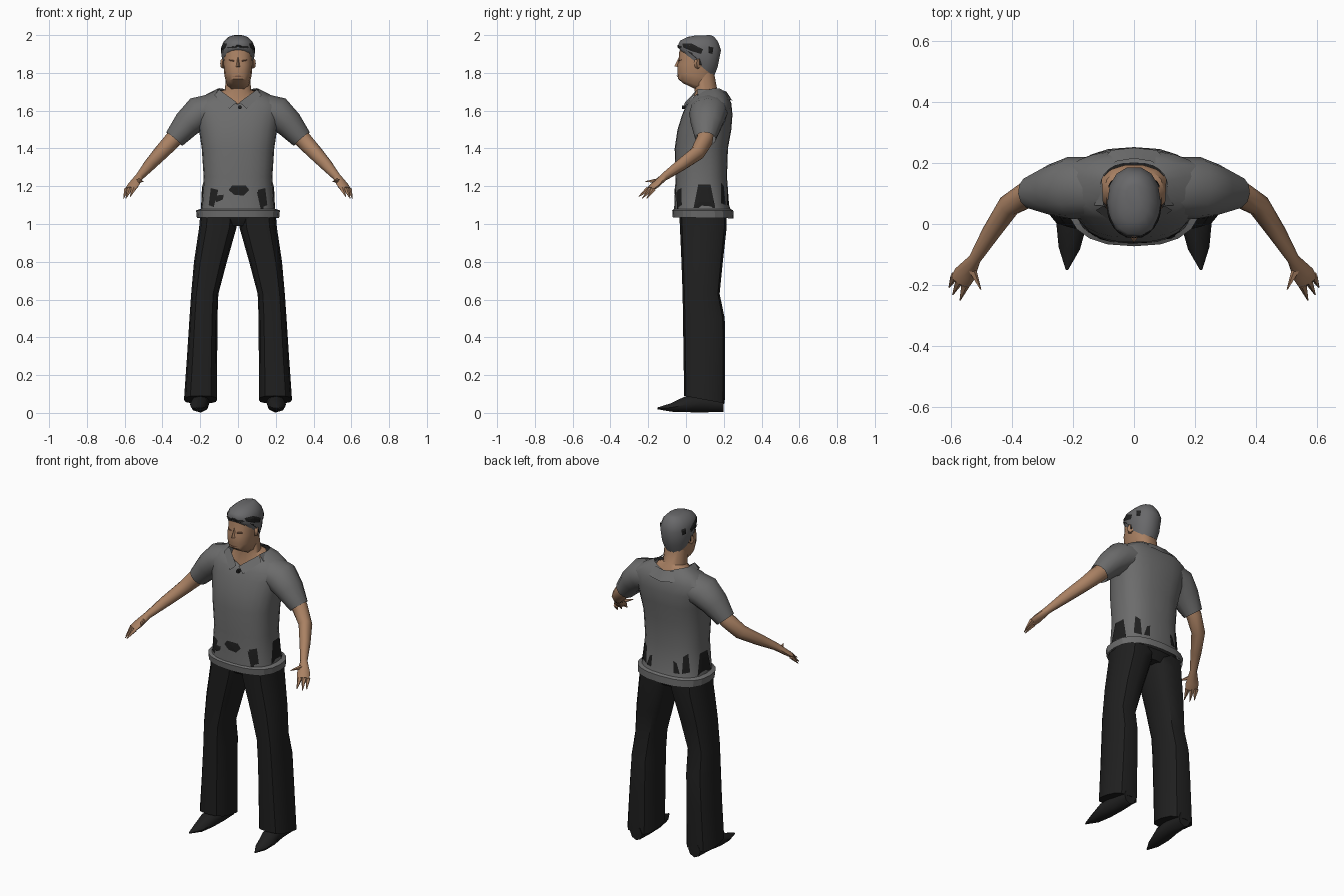
import bpy, bmesh, math
from mathutils import Vector
from mathutils.bvhtree import BVHTree


def material(name, rgb):
    m = bpy.data.materials.new(name)
    m.diffuse_color = (*rgb, 1)
    return m


SHIRT = material("shirt grey", (0.15, 0.15, 0.15))
HAIR = material("hair grey", (0.14, 0.14, 0.145))
TROUSER = material("trouser black", (0.014, 0.014, 0.014))
SKIN = material("skin", (0.40, 0.22, 0.125))
LINE = material("skin line", (0.22, 0.11, 0.065))


def finish(name, verts, faces, mat, mirror=False, smooth=40):
    me = bpy.data.meshes.new(name)
    me.from_pydata([tuple(v) for v in verts], [], faces)
    bm = bmesh.new()
    bm.from_mesh(me)
    bmesh.ops.recalc_face_normals(bm, faces=bm.faces)
    bm.to_mesh(me)
    bm.free()
    ob = bpy.data.objects.new(name, me)
    bpy.context.collection.objects.link(ob)
    me.materials.append(mat)
    if smooth:
        bpy.ops.object.select_all(action='DESELECT')
        ob.select_set(True)
        bpy.context.view_layer.objects.active = ob
        bpy.ops.object.shade_smooth_by_angle(angle=math.radians(smooth))
    if mirror:
        ob.modifiers.new("mirror", 'MIRROR').use_mirror_merge = False
    return ob


def skin_rings(name, rings, mat, mirror, caps, smooth):
    n = len(rings[0])
    faces = [(k * n + i, k * n + (i + 1) % n, (k + 1) * n + (i + 1) % n, (k + 1) * n + i)
             for k in range(len(rings) - 1) for i in range(n)]
    if caps[0]:
        faces.append(tuple(range(n)))
    if caps[1]:
        faces.append(tuple(range((len(rings) - 1) * n, len(rings) * n)))
    return finish(name, [v for r in rings for v in r], faces, mat, mirror, smooth)


def loft(name, specs, mat, n=16, power=0.8, mirror=False, caps=(True, True), smooth=40):
    """Stack of level sections: z front, z back, centre x, half width, y front, y back, side lift."""
    rings = []
    for zf, zb, cx, hx, y0, y1, *lift in specs:
        ring = []
        for i in range(n):
            a = 2 * math.pi * i / n
            c, s = math.cos(a), math.sin(a)
            u = math.copysign(abs(c) ** power, c)
            v = math.copysign(abs(s) ** power, s)
            t = (v + 1) / 2
            ring.append((cx + hx * u, y0 + (y1 - y0) * t,
                         zf + (zb - zf) * t + (lift[0] if lift else 0) * abs(u)))
        rings.append(ring)
    return skin_rings(name, rings, mat, mirror, caps, smooth)


def tube(name, path, mat, n=8, caps=(True, True), mirror=True, smooth=50):
    """Limb along a path of (point, sideways radius, upward radius)."""
    pts = [Vector(p[0]) for p in path]
    rings = []
    for k, (_, rs, rw) in enumerate(path):
        t = (pts[min(k + 1, len(pts) - 1)] - pts[max(k - 1, 0)]).normalized()
        s = t.cross(Vector((0, 0, 1))).normalized()
        w = s.cross(t)
        rings.append([pts[k] + s * rs * math.cos(2 * math.pi * i / n)
                      + w * rw * math.sin(2 * math.pi * i / n) for i in range(n)])
    return skin_rings(name, rings, mat, mirror, caps, smooth)


def patch(name, target, outline, axis, sign, mat, mirror=False):
    """Thin plate: outline (across, z) laid on the target surface seen along an axis."""
    tree = BVHTree.FromPolygons([v.co for v in target.data.vertices],
                                [p.vertices for p in target.data.polygons])
    mid = tuple(sum(c) / len(outline) for c in zip(*outline))
    half = [((a + mid[0]) / 2, (b + mid[1]) / 2) for a, b in outline]
    out = []
    for a, z in list(outline) + half + [mid]:
        start = Vector((a, 2 * sign, z)) if axis == 'y' else Vector((2 * sign, a, z))
        d = Vector((0, -sign, 0)) if axis == 'y' else Vector((-sign, 0, 0))
        hit = tree.ray_cast(start, d)[0]
        if hit is None:
            return
        out.append(hit - d * 0.005)
    n = len(outline)
    faces = [(i, (i + 1) % n, n + (i + 1) % n, n + i) for i in range(n)]
    faces += [(n + i, n + (i + 1) % n, 2 * n) for i in range(n)]
    finish(name, out, faces, mat, mirror, 0)


# Trousers: two flared legs and the hips under the shirt
loft("trouser_leg", [(0.09, 0.05, 0.198, 0.088, -0.01, 0.205), (0.3, 0.3, 0.19, 0.08, -0.013, 0.207),
                     (0.5, 0.5, 0.183, 0.074, -0.016, 0.205), (0.63, 0.63, 0.176, 0.072, -0.018, 0.178),
                     (0.8, 0.8, 0.146, 0.087, -0.024, 0.195), (0.98, 0.98, 0.107, 0.099, -0.032, 0.215),
                     (1.04, 1.04, 0.101, 0.1, -0.035, 0.215)], TROUSER, 12, 0.7, True)
loft("trouser_hips", [(0.99, 0.99, 0, 0.1, 0.0, 0.19), (1.04, 1.04, 0, 0.2, -0.035, 0.217),
                      (1.12, 1.12, 0, 0.165, -0.03, 0.2)], TROUSER, 16, 0.7)

# Shoes with pointed toes
tube("shoe", [((0.195, 0.2, 0.05), 0.04, 0.045), ((0.195, 0.1, 0.055), 0.045, 0.052),
              ((0.205, 0.0, 0.045), 0.05, 0.042), ((0.212, -0.08, 0.028), 0.035, 0.022),
              ((0.22, -0.15, 0.024), 0.004, 0.005)], TROUSER)

# Shirt body, hem and sleeves
shirt = loft("shirt_body", [(1.04, 1.05, 0, 0.205, -0.065, 0.245), (1.1, 1.1, 0, 0.192, -0.062, 0.228),
                            (1.25, 1.25, 0, 0.182, -0.055, 0.217), (1.4, 1.4, 0, 0.192, -0.06, 0.222),
                            (1.5, 1.5, 0, 0.207, -0.045, 0.24), (1.58, 1.58, 0, 0.225, -0.02, 0.246),
                            (1.625, 1.64, 0, 0.235, 0.0, 0.24, 0.005),
                            (1.635, 1.67, 0, 0.17, 0.01, 0.225, 0.03),
                            (1.635, 1.685, 0, 0.11, 0.025, 0.2, 0.05)],
             SHIRT, 24, 0.8, caps=(False, False))
loft("shirt_hem", [(1.035, 1.03, 0, 0.218, -0.07, 0.252), (1.072, 1.072, 0, 0.222, -0.073, 0.25),
                   (1.08, 1.08, 0, 0.198, -0.063, 0.235)], SHIRT, 20, 0.8, caps=(False, False), smooth=20)
tube("sleeve", [((0.13, 0.12, 1.605), 0.1, 0.085), ((0.21, 0.118, 1.585), 0.102, 0.09),
                ((0.27, 0.11, 1.53), 0.085, 0.075), ((0.337, 0.103, 1.45), 0.055, 0.056)],
     SHIRT, 12, (True, False))

# Collar flaps, back collar and button
finish("collar_flap", [(0.008, -0.005, 1.645), (0.1, 0.06, 1.712), (0.125, 0.045, 1.682), (0.045, -0.016, 1.61)],
       [(0, 1, 2, 3)], SHIRT, True, 0)
finish("collar_back", [(0.1, 0.06, 1.714), (0.105, 0.15, 1.712), (0.06, 0.205, 1.705), (0, 0.215, 1.7),
                       (0.13, 0.06, 1.68), (0.135, 0.17, 1.68), (0.075, 0.242, 1.655), (0, 0.25, 1.645)],
       [(0, 1, 5, 4), (1, 2, 6, 5), (2, 3, 7, 6)], SHIRT, True, 30)
tube("button", [((0.01, -0.02, 1.618), 0.011, 0.011), ((0.01, 0.01, 1.618), 0.011, 0.011)],
     TROUSER, 6, mirror=False)

# Dark rents along the lower shirt
patch("rent_front_mid", shirt, [(-0.05, 1.18), (-0.03, 1.205), (0.04, 1.205), (0.06, 1.18), (0.03, 1.15), (-0.02, 1.155)],
      'y', -1, TROUSER)
patch("rent_front_left", shirt, [(-0.125, 1.15), (-0.075, 1.155), (-0.08, 1.13), (-0.115, 1.115)], 'y', -1, TROUSER)
patch("rent_front_right", shirt, [(0.1, 1.17), (0.135, 1.175), (0.135, 1.08), (0.12, 1.08)], 'y', -1, TROUSER)
patch("rent_side", shirt, [(0.065, 1.21), (0.13, 1.21), (0.155, 1.085), (0.04, 1.085)], 'x', 1, TROUSER, True)
patch("rent_side_front", shirt, [(-0.045, 1.18), (-0.025, 1.19), (-0.022, 1.1), (-0.04, 1.09)], 'x', 1, TROUSER, True)
patch("rent_side_back", shirt, [(0.185, 1.22), (0.2, 1.2), (0.21, 1.1), (0.185, 1.11)], 'x', 1, TROUSER, True)
patch("rent_back", shirt, [(0.07, 1.17), (0.09, 1.16), (0.11, 1.1), (0.075, 1.1)], 'y', 1, TROUSER, True)

# Arms, hands and fingers
tube("arm", [((0.29, 0.105, 1.50), 0.045, 0.045), ((0.345, 0.1, 1.445), 0.045, 0.047),
             ((0.41, 0.06, 1.375), 0.038, 0.042), ((0.47, -0.03, 1.31), 0.03, 0.033),
             ((0.522, -0.115, 1.25), 0.02, 0.022), ((0.555, -0.165, 1.205), 0.036, 0.017),
             ((0.57, -0.19, 1.185), 0.034, 0.013)], SKIN)
for name, base, tip in (("finger_outer", (0.588, -0.17, 1.185), (0.606, -0.208, 1.135)),
                        ("finger_middle", (0.572, -0.185, 1.185), (0.594, -0.232, 1.135)),
                        ("finger_inner", (0.553, -0.2, 1.185), (0.57, -0.25, 1.145)),
                        ("thumb", (0.533, -0.145, 1.23), (0.502, -0.215, 1.225))):
    tube(name, [(base, 0.015, 0.014), (tip, 0.002, 0.002)], SKIN, 5)

# Neck and head
loft("neck", [(1.60, 1.65, 0, 0.115, 0.03, 0.195, 0.03), (1.645, 1.69, 0, 0.098, 0.035, 0.185, 0.03),
              (1.70, 1.72, 0, 0.068, 0.045, 0.165), (1.80, 1.80, 0, 0.066, 0.03, 0.15)], SKIN, 14, 0.9)
head = loft("head", [(1.745, 1.70, 0, 0.035, -0.015, 0.08), (1.768, 1.715, 0, 0.06, -0.042, 0.12),
                     (1.80, 1.77, 0, 0.072, -0.046, 0.145), (1.845, 1.84, 0, 0.077, -0.046, 0.16),
                     (1.87, 1.87, 0, 0.078, -0.036, 0.165), (1.91, 1.91, 0, 0.078, -0.036, 0.17),
                     (1.955, 1.955, 0, 0.068, -0.022, 0.165)], SKIN, 16, 0.85)
finish("nose", [(0, -0.036, 1.885), (-0.016, -0.038, 1.83), (0.016, -0.038, 1.83), (0, -0.062, 1.835)],
       [(0, 1, 3), (0, 3, 2), (1, 2, 3)], SKIN, False, 0)
patch("mouth", head, [(-0.03, 1.782), (0, 1.787), (0.03, 1.782), (0, 1.777)], 'y', -1, LINE)
patch("eye", head, [(0.015, 1.868), (0.05, 1.87), (0.05, 1.863), (0.018, 1.861)], 'y', -1, LINE, True)
tube("ear", [((0.07, 0.06, 1.85), 0.022, 0.03), ((0.084, 0.07, 1.85), 0.018, 0.025)], SKIN, 8)

# Hair cap with dark temples
hair = loft("hair", [(1.925, 1.78, 0, 0.078, -0.036, 0.15), (1.935, 1.83, 0, 0.086, -0.043, 0.17),
                     (1.955, 1.92, 0, 0.087, -0.042, 0.188), (1.97, 1.965, 0, 0.075, -0.034, 0.172),
                     (1.99, 1.992, 0, 0.05, 0.005, 0.15), (1.997, 2.0, 0, 0.025, 0.045, 0.13)],
            HAIR, 14, 0.9, smooth=35)
patch("temple", hair, [(-0.02, 1.955), (0.03, 1.955), (0.09, 1.925), (0.08, 1.9), (0.03, 1.915), (-0.015, 1.935)],
      'x', 1, TROUSER, True)
patch("crown_patch", hair, [(0.12, 1.94), (0.145, 1.935), (0.14, 1.9), (0.12, 1.905)], 'x', 1, TROUSER, True)
patch("fringe", hair, [(-0.06, 1.937), (0, 1.948), (0.06, 1.937), (0.05, 1.93), (0, 1.937), (-0.05, 1.93)],
      'y', -1, TROUSER)
finish("sideburn", [(0.08, -0.0, 1.92), (0.083, 0.07, 1.89), (0.084, 0.085, 1.84), (0.082, 0.045, 1.85),
                    (0.083, 0.055, 1.875)], [(0, 4, 1), (4, 3, 2, 1)], TROUSER, True, 0)
